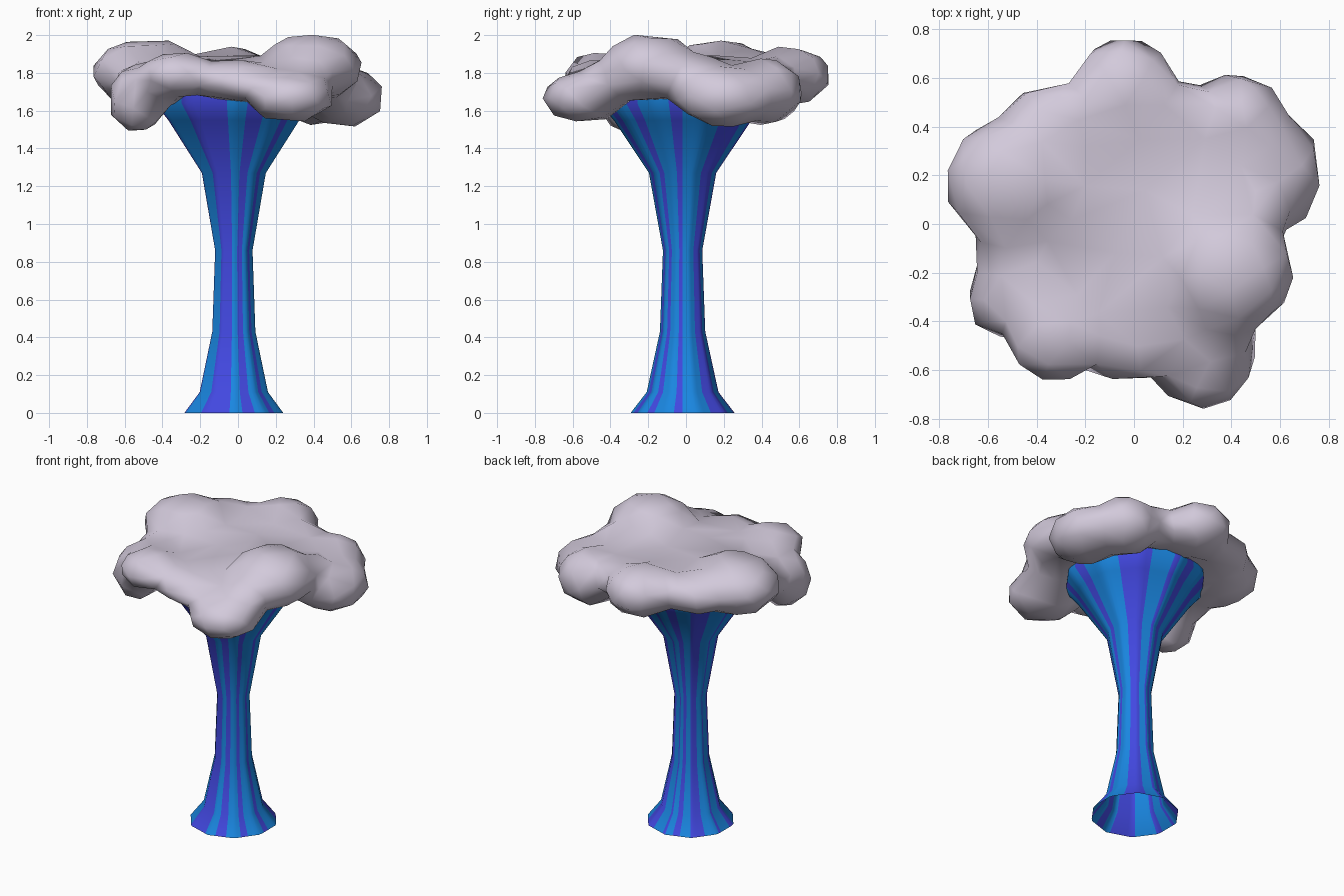
import bpy, bmesh, math
from mathutils import Matrix, Vector

if "Cube" in bpy.data.objects:
    bpy.data.objects.remove(bpy.data.objects["Cube"], do_unlink=True)


def make_material(name, rgb):
    mat = bpy.data.materials.new(name)
    mat.use_nodes = True
    mat.diffuse_color = (*rgb, 1)
    mat.node_tree.nodes["Principled BSDF"].inputs["Base Color"].default_value = (*rgb, 1)
    return mat


def make_object(name, bm, materials):
    mesh = bpy.data.meshes.new(name)
    for face in bm.faces:
        face.smooth = True
    bm.to_mesh(mesh)
    bm.free()
    for mat in materials:
        mesh.materials.append(mat)
    obj = bpy.data.objects.new(name, mesh)
    bpy.context.collection.objects.link(obj)
    return obj


blue = make_material("bark blue", (0.010, 0.24, 0.75))
violet = make_material("bark violet", (0.055, 0.065, 0.75))
lilac = make_material("canopy pale lilac", (0.65, 0.59, 0.71))

# Trunk: flared ten-sided column, open at the foot
PROFILE = [(0.275, 0), (0.19, 0.11), (0.12, 0.43), (0.104, 0.86),
           (0.178, 1.27), (0.365, 1.55), (0.44, 1.64), (0.43, 1.74)]
# Violet stripes in degrees, counted from the front towards the model's left
STRIPES = [(-40, -5), (10, 25), (45, 55), (80, 90), (125, 155), (175, 180),
           (190, 200), (215, 235), (255, 260), (280, 290)]
SIDES, COLUMNS = 10, 72


def is_violet(deg):
    return any(a <= deg < b or a <= deg - 360 < b for a, b in STRIPES)


bm = bmesh.new()
rings = []
for radius, z in PROFILE:
    ring = []
    for i in range(COLUMNS):
        angle = math.tau * i / COLUMNS
        sector = math.tau / SIDES
        local = angle % sector - sector / 2
        r = radius * math.cos(sector / 2) / math.cos(local)
        ring.append(bm.verts.new((r * math.sin(angle) - 0.022,
                                  -r * math.cos(angle) - 0.018, z)))
    rings.append(ring)
for low, high in zip(rings, rings[1:]):
    for i in range(COLUMNS):
        j = (i + 1) % COLUMNS
        face = bm.faces.new((low[i], low[j], high[j], high[i]))
        face.material_index = int(is_violet((i + 0.5) * 360 / COLUMNS))
make_object("trunk", bm, [blue, violet])

# Canopy: overlapping lobes (centre, radii) fused into one lumpy mass
LOBES = [
    ((-0.48, 0.17, 1.80), (0.30, 0.27, 0.18)),    # right side, high
    ((-0.53, -0.30, 1.66), (0.16, 0.17, 0.18)),   # front right corner, low
    ((-0.32, -0.45, 1.79), (0.21, 0.20, 0.12)),   # front shoulder
    ((-0.02, -0.46, 1.76), (0.26, 0.19, 0.11)),   # front bridge
    ((0.28, -0.54, 1.67), (0.23, 0.22, 0.135)),   # front
    ((0.39, -0.19, 1.83), (0.27, 0.26, 0.18)),    # left side, highest
    ((0.56, 0.21, 1.67), (0.22, 0.25, 0.16)),     # left side, low
    ((0.42, 0.41, 1.70), (0.21, 0.21, 0.18)),     # back left corner
    ((-0.04, 0.54, 1.78), (0.22, 0.23, 0.16)),    # back
    ((-0.36, 0.37, 1.79), (0.20, 0.20, 0.13)),    # back shoulder
    ((0.0, 0.05, 1.78), (0.56, 0.55, 0.115)),     # middle
    # Fillers that soften the valleys between lobes
    ((-0.48, -0.12, 1.73), (0.18, 0.20, 0.13)),
    ((-0.42, -0.28, 1.75), (0.20, 0.20, 0.12)),
    ((0.48, 0.06, 1.75), (0.16, 0.20, 0.15)),
    ((0.20, 0.44, 1.76), (0.20, 0.14, 0.13)),
    ((-0.20, 0.46, 1.79), (0.18, 0.14, 0.12)),
    ((0.34, -0.40, 1.75), (0.17, 0.17, 0.13)),
]
bm = bmesh.new()
for centre, radii in LOBES:
    matrix = Matrix.Translation(Vector(centre)) @ Matrix.Diagonal((*radii, 1))
    bmesh.ops.create_icosphere(bm, subdivisions=3, radius=1, matrix=matrix)
canopy = make_object("canopy", bm, [lilac])
remesh = canopy.modifiers.new("fuse", "REMESH")
remesh.mode = "VOXEL"
remesh.voxel_size = 0.03
remesh.use_smooth_shade = True
smooth = canopy.modifiers.new("soften", "SMOOTH")
smooth.factor = 0.5
smooth.iterations = 10
decimate = canopy.modifiers.new("simplify", "DECIMATE")
decimate.ratio = 0.035
